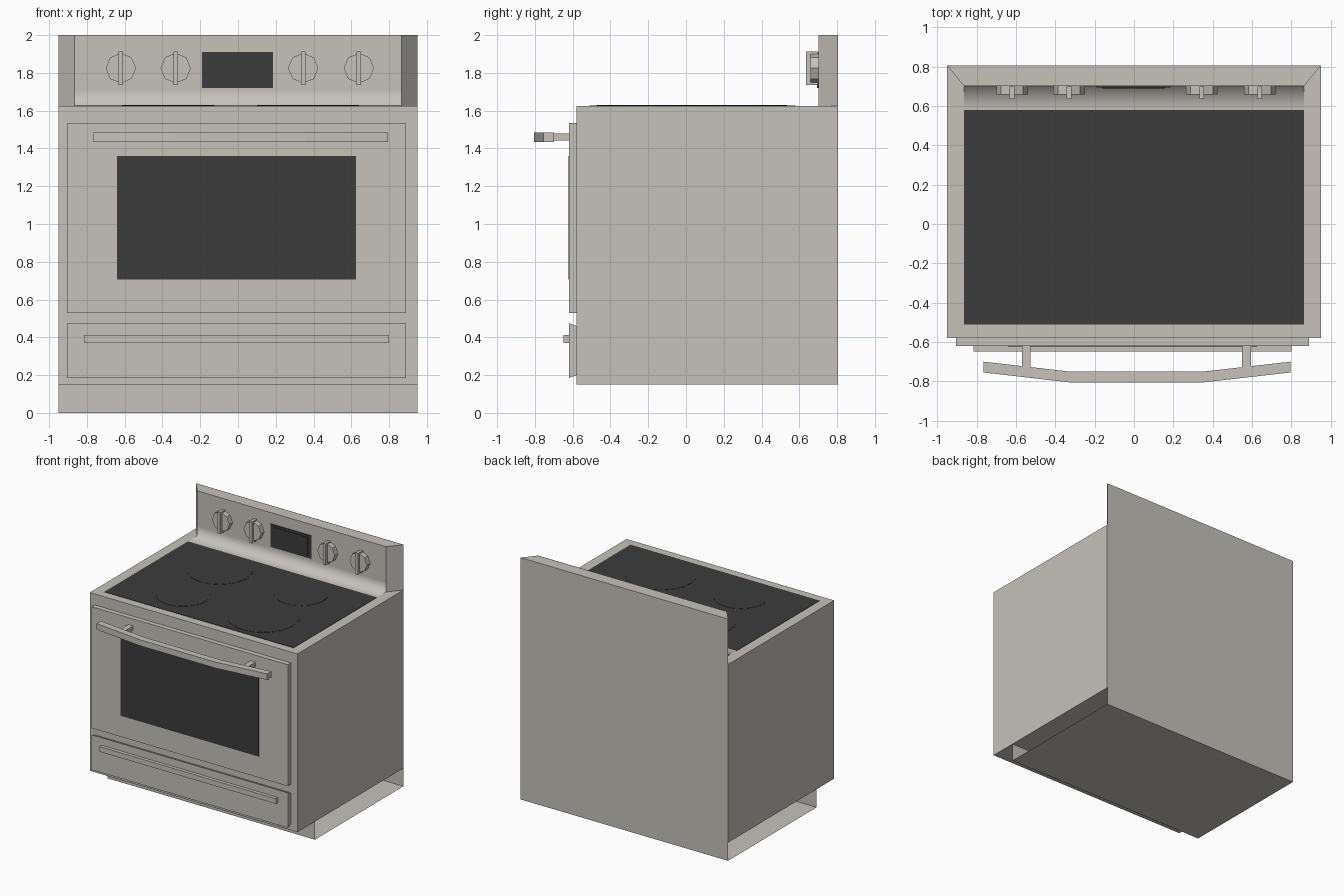
import bpy, bmesh, math

old = bpy.data.objects.get("Cube")
if old:
    bpy.data.objects.remove(old)


def material(name, rgb):
    m = bpy.data.materials.new(name)
    m.use_nodes = True
    m.diffuse_color = (*rgb, 1)
    m.node_tree.nodes["Principled BSDF"].inputs["Base Color"].default_value = (*rgb, 1)
    return m


ENAMEL = material("warm grey enamel", (0.56, 0.54, 0.49))
GLASS = material("black glass", (0.045, 0.045, 0.045))


def make(name, bm, mat, smooth=False):
    mesh = bpy.data.meshes.new(name)
    for f in bm.faces:
        f.smooth = smooth
    bm.to_mesh(mesh)
    bm.free()
    mesh.materials.append(mat)
    ob = bpy.data.objects.new(name, mesh)
    bpy.context.collection.objects.link(ob)
    return ob


def box(name, x, y, z, mat=ENAMEL):
    bm = bmesh.new()
    bmesh.ops.create_cube(bm, size=1)
    for v in bm.verts:
        v.co = [r[0] + (c + 0.5) * (r[1] - r[0]) for c, r in zip(v.co, (x, y, z))]
    return make(name, bm, mat)


def prism(name, outline, z, mat=ENAMEL):
    """Extrude a plan outline upwards between two heights."""
    bm = bmesh.new()
    low = bm.faces.new([bm.verts.new((x, y, z[0])) for x, y in outline])
    top = bmesh.ops.extrude_face_region(bm, geom=[low])["geom"]
    for v in top:
        if isinstance(v, bmesh.types.BMVert):
            v.co.z = z[1]
    bmesh.ops.recalc_face_normals(bm, faces=bm.faces)
    return make(name, bm, mat)


def sheet(name, corners):
    bm = bmesh.new()
    bm.faces.new([bm.verts.new(c) for c in corners])
    return make(name, bm, ENAMEL)


W, BACK, TOP = 0.95, 0.807, 1.625

# Body and the open-sided plinth made of thin sheets
box("body", (-W, W), (-0.58, BACK - 0.002), (0.15, TOP))
sheet("back_sheet", [(W, BACK, 0), (-W, BACK, 0), (-W, BACK, 2), (W, BACK, 2)])
sheet("plinth_floor", [(-W, -0.35, 0), (-W, BACK, 0), (W, BACK, 0), (W, -0.35, 0)])
sheet("toe_kick", [(-W, -0.35, 0), (W, -0.35, 0), (W, -0.35, 0.15), (-W, -0.35, 0.15)])

# Backsplash with splayed ends and a softly shaded front running into the hob
prism("backsplash", [(-0.865, 0.702), (0.865, 0.702), (W, BACK - 0.001), (-W, BACK - 0.001)],
      (TOP, 2))
bm = bmesh.new()
rows = [[bm.verts.new((x, y, z)) for x in (-0.865, 0.865)]
        for y, z in ((0.7, 2), (0.7, 1.71), (0.7, TOP + 0.003), (0.58, TOP + 0.003))]
for a, b in zip(rows, rows[1:]):
    bm.faces.new((a[0], b[0], b[1], a[1]))
make("backsplash_front", bm, ENAMEL, smooth=True)

# Glass hob and heating zones
box("hob_glass", (-0.865, 0.865), (-0.51, 0.58), (TOP - 0.004, TOP + 0.003), GLASS)
for name, x, y, r in (("rear_left", 0.37, 0.30, 0.205), ("rear_right", -0.37, 0.29, 0.245),
                      ("front_left", 0.37, -0.20, 0.27), ("front_right", -0.35, -0.22, 0.205)):
    ring = [(x + r * math.cos(a * math.tau / 40), y + r * math.sin(a * math.tau / 40))
            for a in range(40)]
    prism(name + "_heating_zone", ring, (TOP + 0.002, TOP + 0.005), GLASS)

# Oven door with window and bowed handle
box("oven_door", (-0.905, 0.89), (-0.62, -0.58), (0.53, 1.535))
box("door_window", (-0.64, 0.625), (-0.623, -0.618), (0.705, 1.36), GLASS)
bow = [(-0.765, -0.755), (-0.33, -0.805), (0.355, -0.805), (0.795, -0.755)]
prism("door_handle", bow + [(x, y + 0.055) for x, y in reversed(bow)], (1.435, 1.485))
for side, x in (("right", -0.57), ("left", 0.55)):
    box("handle_post_" + side, (x, x + 0.045), (-0.74, -0.62), (1.443, 1.478))

# Storage drawer, its front face slightly larger than its back
drawer = box("drawer", (-0.905, 0.89), (-0.62, -0.58), (0.185, 0.475))
for v in drawer.data.vertices:
    if v.co.y > -0.6:
        v.co.z += 0.015 if v.co.z < 0.3 else -0.015
box("drawer_handle", (-0.815, 0.80), (-0.648, -0.62), (0.37, 0.413))

# Control display
box("display_frame", (-0.19, 0.185), (0.694, 0.701), (1.72, 1.91), GLASS)
box("display_screen", (-0.16, 0.155), (0.690, 0.695), (1.74, 1.89), GLASS)

# Octagonal control knobs with upright grips
for i, x in enumerate((-0.62, -0.33, 0.345, 0.64)):
    knob = prism("knob_%d" % (i + 1),
                 [(0.08 * math.cos(a * math.pi / 4), 0.08 * math.sin(a * math.pi / 4))
                  for a in range(8)], (0, 0.042))
    knob.rotation_euler.x = math.pi / 2
    knob.location = (x, 0.701, 1.825)
    box("knob_grip_%d" % (i + 1), (x - 0.012, x + 0.012), (0.636, 0.70), (1.735, 1.912))
